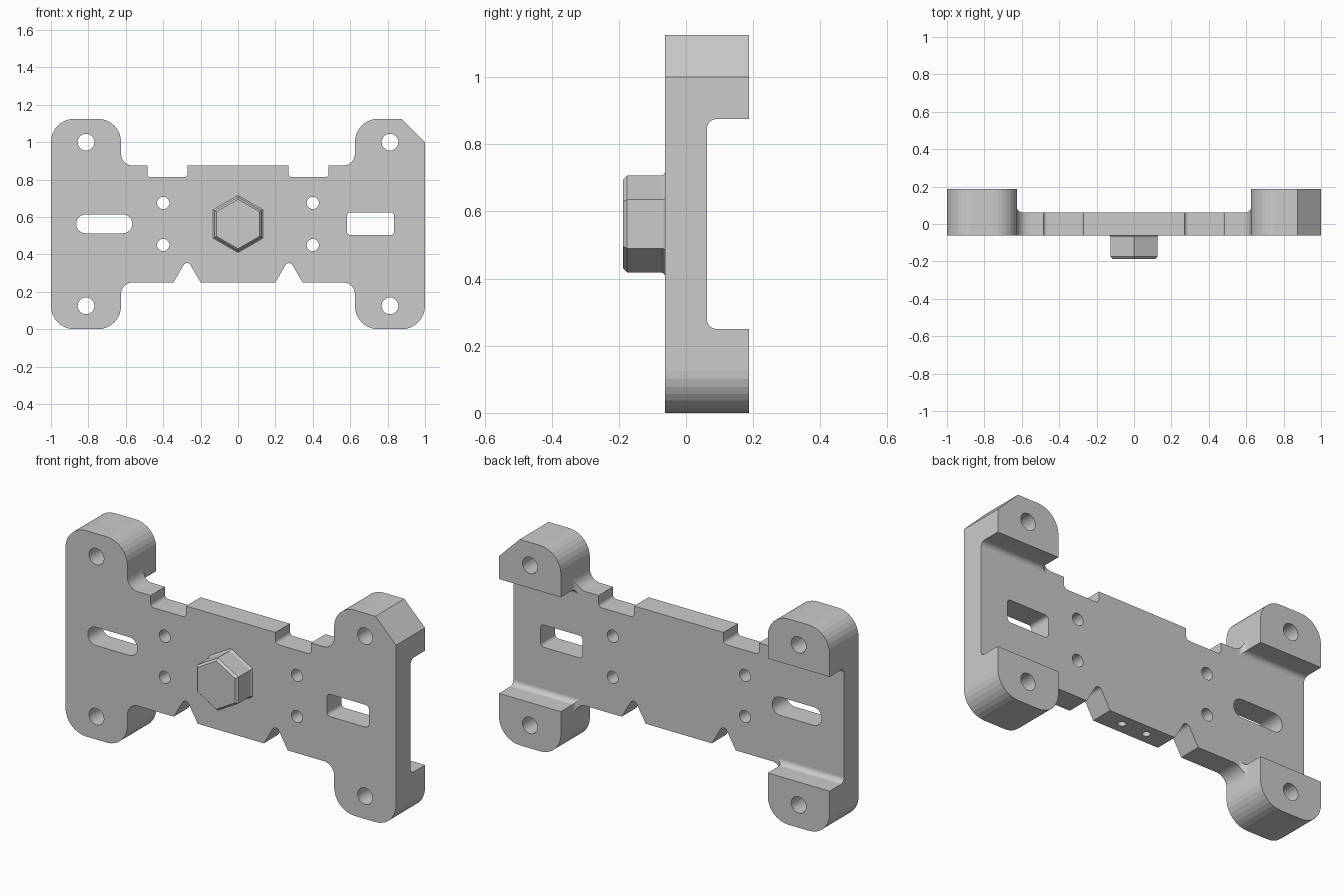
import bpy, bmesh, math
from mathutils import Vector, Matrix

if "Cube" in bpy.data.objects:
    bpy.data.objects.remove(bpy.data.objects["Cube"])

MID_Z = 0.5625


def rounded(corners, seg=8):
    """Outline in x/z from (x, z, corner radius) entries."""
    out = []
    n = len(corners)
    for i, (x, z, r) in enumerate(corners):
        p = Vector((x, z))
        if r == 0:
            out.append(p)
            continue
        a = (Vector(corners[i - 1][:2]) - p).normalized()
        b = (Vector(corners[(i + 1) % n][:2]) - p).normalized()
        half = a.angle(b) / 2
        centre = p + (a + b).normalized() * (r / math.sin(half))
        start = p + a * (r / math.tan(half)) - centre
        end = p + b * (r / math.tan(half)) - centre
        sweep = start.angle(end)
        for k in range(seg + 1):
            t = k / seg
            out.append(centre + (start * math.sin((1 - t) * sweep)
                                 + end * math.sin(t * sweep)) / math.sin(sweep))
    return out


def circle(x, z, r, n=24):
    return [Vector((x + r * math.cos(math.tau * k / n),
                    z + r * math.sin(math.tau * k / n))) for k in range(n)]


def loft(bm, rings):
    """Closed solid through (y, outline) rings with equal point counts."""
    loops = [[bm.verts.new((p[0], y, p[1])) for p in pts] for y, pts in rings]
    bm.faces.new(loops[0])
    bm.faces.new(loops[-1][::-1])
    n = len(loops[0])
    for lo, hi in zip(loops, loops[1:]):
        for i in range(n):
            bm.faces.new((lo[i], hi[i], hi[(i + 1) % n], lo[(i + 1) % n]))


def finish(name, bm):
    bmesh.ops.recalc_face_normals(bm, faces=bm.faces[:])
    mesh = bpy.data.meshes.new(name)
    bm.to_mesh(mesh)
    bm.free()
    ob = bpy.data.objects.new(name, mesh)
    bpy.context.collection.objects.link(ob)
    return ob


def cut(target, cutter):
    mod = target.modifiers.new("cut", "BOOLEAN")
    mod.operation, mod.solver, mod.object = "DIFFERENCE", "EXACT", cutter
    bpy.context.view_layer.objects.active = target
    bpy.ops.object.modifier_apply(modifier=mod.name)
    bpy.data.objects.remove(cutter, do_unlink=True)


# Plate and ears: one outline, extruded to the full ear depth
lower = [(.2, .25, 0), (.2725, .3756, .022), (.345, .25, 0),
         (.625, .25, .0625), (.625, 0, .125), (1, 0, .125)]
upper = [(.625, 1.125, .125), (.625, .875, .0625), (.485, .875, 0),
         (.485, .8125, .02), (.27, .8125, .02), (.27, .875, 0)]
right = lower + [(1, 1, 0), (.875, 1.125, 0)] + upper
left = [(-x, z, r) for x, z, r in reversed(lower + [(1, 1.125, .125)] + upper)]
outline = rounded(right + left)
bm = bmesh.new()
loft(bm, [(-.0625, outline), (.1875, outline)])
plate = finish("mounting_plate", bm)


# Back relief: cross-shaped cutter with rounded floor edges, leaving four ears
def cross(d):
    w, lo, hi = .626 - d, .25 + d, .875 - d
    return [(-w, -.2), (w, -.2), (w, lo), (1.2, lo), (1.2, hi), (w, hi),
            (w, 1.3), (-w, 1.3), (-w, hi), (-1.2, hi), (-1.2, lo), (-w, lo)]


cove, rings = .028, []
for k in range(7):
    a = math.pi / 2 * k / 6
    rings.append((.0625 + cove * (1 - math.cos(a)), cross(cove * (1 - math.sin(a)))))
rings.append((.3, cross(0)))
bm = bmesh.new()
loft(bm, rings)
cut(plate, finish("relief_cutter", bm))

# Through holes and slots
holes = [circle(s * .8125, z, .045) for s in (-1, 1) for z in (.125, 1.0)]
holes += [circle(s * .4, z, .033) for s in (-1, 1) for z in (.45, .675)]
for x0, x1, z0, z1, r in ((-.865, -.565, .513, .613, .0499),
                          (.582, .835, .503, .625, .02)):
    holes.append(rounded([(x0, z0, r), (x1, z0, r), (x1, z1, r), (x0, z1, r)]))
bm = bmesh.new()
for h in holes:
    loft(bm, [(-.3, h), (.3, h)])

# Two small blind holes in the bottom edge
for x in (-.075, .075):
    bmesh.ops.create_cone(bm, cap_ends=True, segments=20, radius1=.02, radius2=.02,
                          depth=.25, matrix=Matrix.Translation((x, 0, .245)))
cut(plate, finish("hole_cutter", bm))

# Hexagonal boss with chamfered front and flared foot
bm = bmesh.new()
hexagon = lambda r: [(r * math.sin(math.tau * k / 6),
                      MID_Z + r * math.cos(math.tau * k / 6)) for k in range(6)]
loft(bm, [(y, hexagon(r)) for y, r in
          ((-.1875, .132), (-.175, .1445), (-.073, .1445),
           (-.067, .147), (-.0625, .153), (-.05, .153))])
finish("hex_boss", bm)
